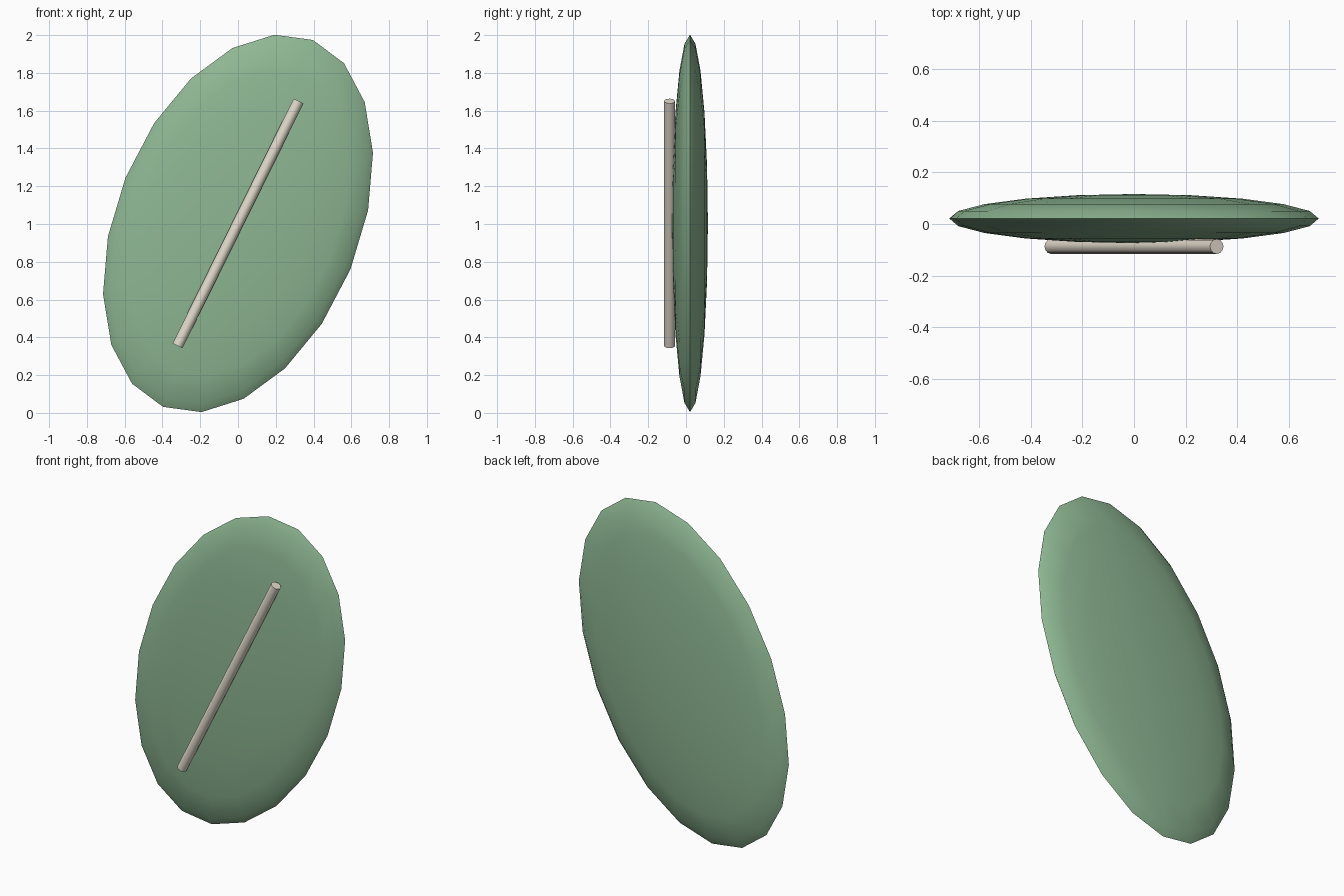
import bpy
from math import radians

if "Cube" in bpy.data.objects:
    bpy.data.objects.remove(bpy.data.objects["Cube"])


def finish(obj, name, color, angle):
    obj.name = name
    mat = bpy.data.materials.new(name + "_color")
    mat.diffuse_color = color
    mat.use_nodes = True
    mat.node_tree.nodes["Principled BSDF"].inputs["Base Color"].default_value = mat.diffuse_color
    obj.data.materials.append(mat)
    bpy.ops.object.transform_apply(location=False, rotation=True, scale=True)
    bpy.ops.object.shade_smooth_by_angle(angle=radians(angle))


# Flattened leaf pad: sphere with its poles facing front and back
bpy.ops.mesh.primitive_uv_sphere_add(segments=20, ring_count=10, radius=1)
pad = bpy.context.object
pad.scale = (0.643, 1.049, 0.095)
bpy.ops.object.transform_apply(location=False, rotation=False, scale=True)
pad.rotation_euler = (radians(90), radians(22.2), 0)
pad.location = (0, 0.021, 1.003)
finish(pad, "leaf_pad", (0.27, 0.47, 0.29, 1), 60)

# Central rib resting on the front of the pad
bpy.ops.mesh.primitive_cylinder_add(vertices=12, radius=0.029, depth=1.445)
rib = bpy.context.object
rib.rotation_euler = (0, radians(26.3), 0)
rib.location = (0, -0.087, 1.003)
finish(rib, "center_rib", (0.76, 0.70, 0.60, 1), 40)
